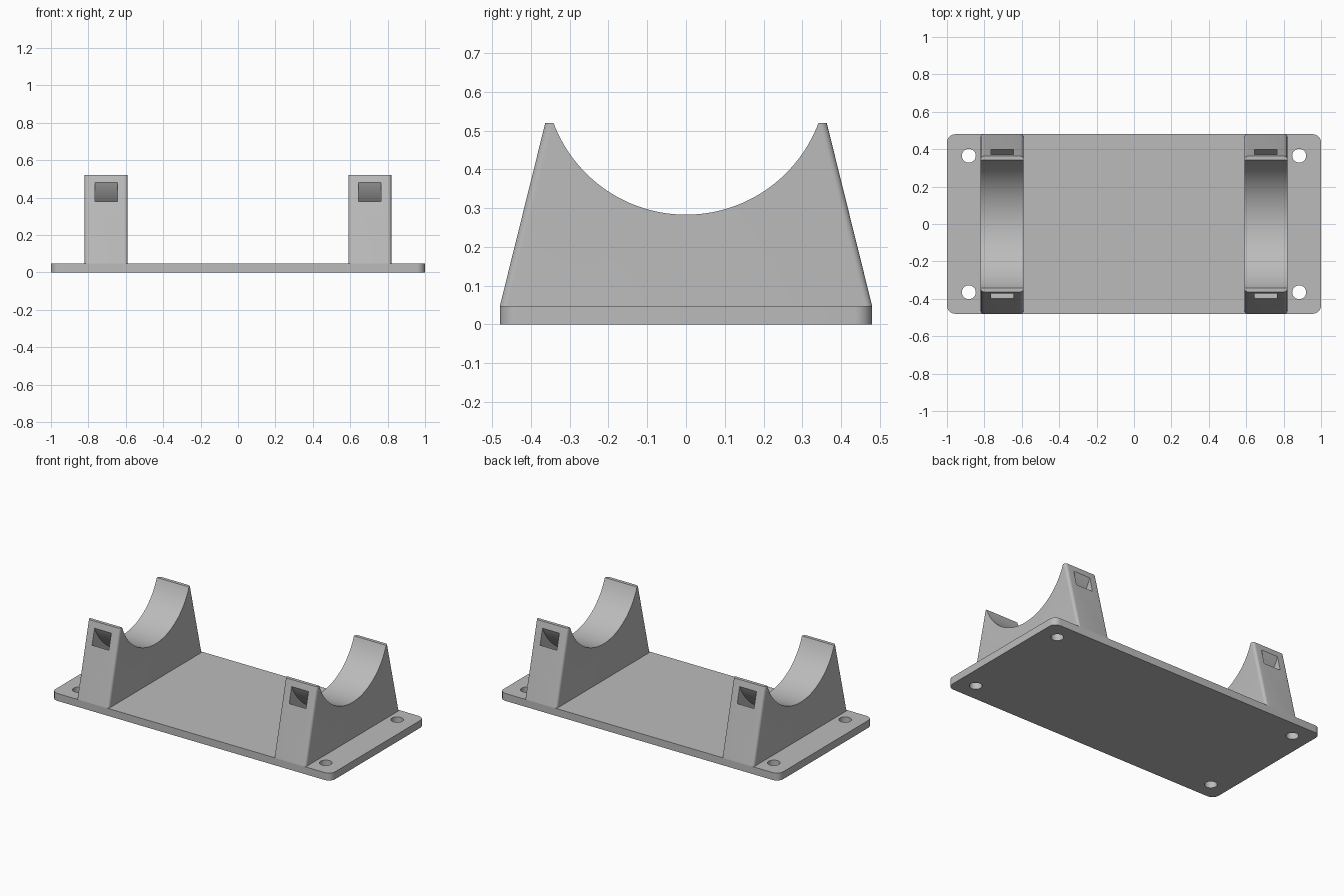
import bpy, bmesh, math
from mathutils import Matrix, Vector

old = bpy.data.objects.get("Cube")
if old:
    bpy.data.objects.remove(old, do_unlink=True)

BASE_Z, HALF_Y = 0.048, 0.48          # plate thickness and half depth
X0, X1, TOP = 0.59, 0.82, 0.52        # saddle width range and height
CENTRE_Z, RADIUS = 0.648, 0.365       # cradle circle

grey = bpy.data.materials.new("plain_grey")
grey.use_nodes = True
colour = (0.5, 0.5, 0.5, 1)
grey.diffuse_color = colour
grey.node_tree.nodes["Principled BSDF"].inputs["Base Color"].default_value = colour


def make_object(name, bm):
    bmesh.ops.recalc_face_normals(bm, faces=bm.faces)
    mesh = bpy.data.meshes.new(name)
    bm.to_mesh(mesh)
    bm.free()
    mesh.materials.append(grey)
    obj = bpy.data.objects.new(name, mesh)
    bpy.context.collection.objects.link(obj)
    return obj


def prism(points, direction):
    """Extrude a closed profile along a direction."""
    bm = bmesh.new()
    face = bm.faces.new([bm.verts.new(p) for p in points])
    out = bmesh.ops.extrude_face_region(bm, geom=[face])
    verts = [v for v in out["geom"] if isinstance(v, bmesh.types.BMVert)]
    bmesh.ops.translate(bm, verts=verts, vec=direction)
    return bm


def round_edges(bm, rule, radius):
    edges = [e for e in bm.edges if rule(e.verts[1].co - e.verts[0].co)]
    bmesh.ops.bevel(bm, geom=edges, offset=radius, segments=8,
                    profile=0.5, affect='EDGES')


def add_cylinder(bm, radius, depth, matrix, sides):
    bmesh.ops.create_cone(bm, cap_ends=True, segments=sides, radius1=radius,
                          radius2=radius, depth=depth, matrix=matrix)


def cut(obj, cutter):
    cutter.hide_render = True
    mod = obj.modifiers.new("cut", 'BOOLEAN')
    mod.operation, mod.solver, mod.object = 'DIFFERENCE', 'EXACT', cutter


def finish(obj, cutters):
    """Apply modifiers, drop the cutters and shade."""
    bpy.context.view_layer.update()
    graph = bpy.context.evaluated_depsgraph_get()
    mesh = bpy.data.meshes.new_from_object(obj.evaluated_get(graph))
    obj.modifiers.clear()
    obj.data = mesh
    for c in cutters:
        bpy.data.objects.remove(c, do_unlink=True)
    bpy.ops.object.select_all(action='DESELECT')
    obj.select_set(True)
    bpy.context.view_layer.objects.active = obj
    bpy.ops.object.shade_smooth_by_angle(angle=math.radians(30))


# Base plate with rounded corners and four screw holes
bm = prism([(-1, -HALF_Y, 0), (1, -HALF_Y, 0), (1, HALF_Y, 0), (-1, HALF_Y, 0)],
           (0, 0, BASE_Z))
round_edges(bm, lambda d: abs(d.z) > 0.01, 0.045)
plate = make_object("base_plate", bm)
bm = bmesh.new()
for sx in (-1, 1):
    for sy in (-1, 1):
        add_cylinder(bm, 0.037, 0.3, Matrix.Translation((sx * 0.883, sy * 0.365, 0)), 40)
holes = make_object("hole_cutter", bm)
cut(plate, holes)
finish(plate, [holes])

# Tapered saddle block, softened along its sloping edges
bm = prism([(X0, -HALF_Y, BASE_Z), (X0, HALF_Y, BASE_Z), (X0, 0.363, TOP), (X0, -0.363, TOP)],
           (X1 - X0, 0, 0))
round_edges(bm, lambda d: abs(d.z) > 0.01, 0.018)
saddles = make_object("saddles", bm)

# Round cradle
mid_x = (X0 + X1) / 2
bm = bmesh.new()
add_cylinder(bm, RADIUS, 0.6, Matrix.Translation((mid_x, 0, CENTRE_Z))
             @ Matrix.Rotation(math.pi / 2, 4, 'Y'), 128)
cradle = make_object("cradle_cutter", bm)

# Curved strap channel running under the cradle
bm = bmesh.new()
section = [bm.verts.new((mid_x + x, 0, CENTRE_Z - r))
           for x, r in ((-0.06, 0.409), (0.06, 0.409), (0.06, 0.48), (-0.06, 0.48))]
edges = [bm.edges.new((section[i], section[i - 1])) for i in range(4)]
bmesh.ops.spin(bm, geom=section + edges, cent=(mid_x, 0, CENTRE_Z), axis=(1, 0, 0),
               angle=math.tau, steps=128, use_merge=True)
bmesh.ops.remove_doubles(bm, verts=bm.verts, dist=0.0001)
channel = make_object("channel_cutter", bm)

cut(saddles, cradle)
cut(saddles, channel)
saddles.modifiers.new("mirror", 'MIRROR')
finish(saddles, [cradle, channel])
